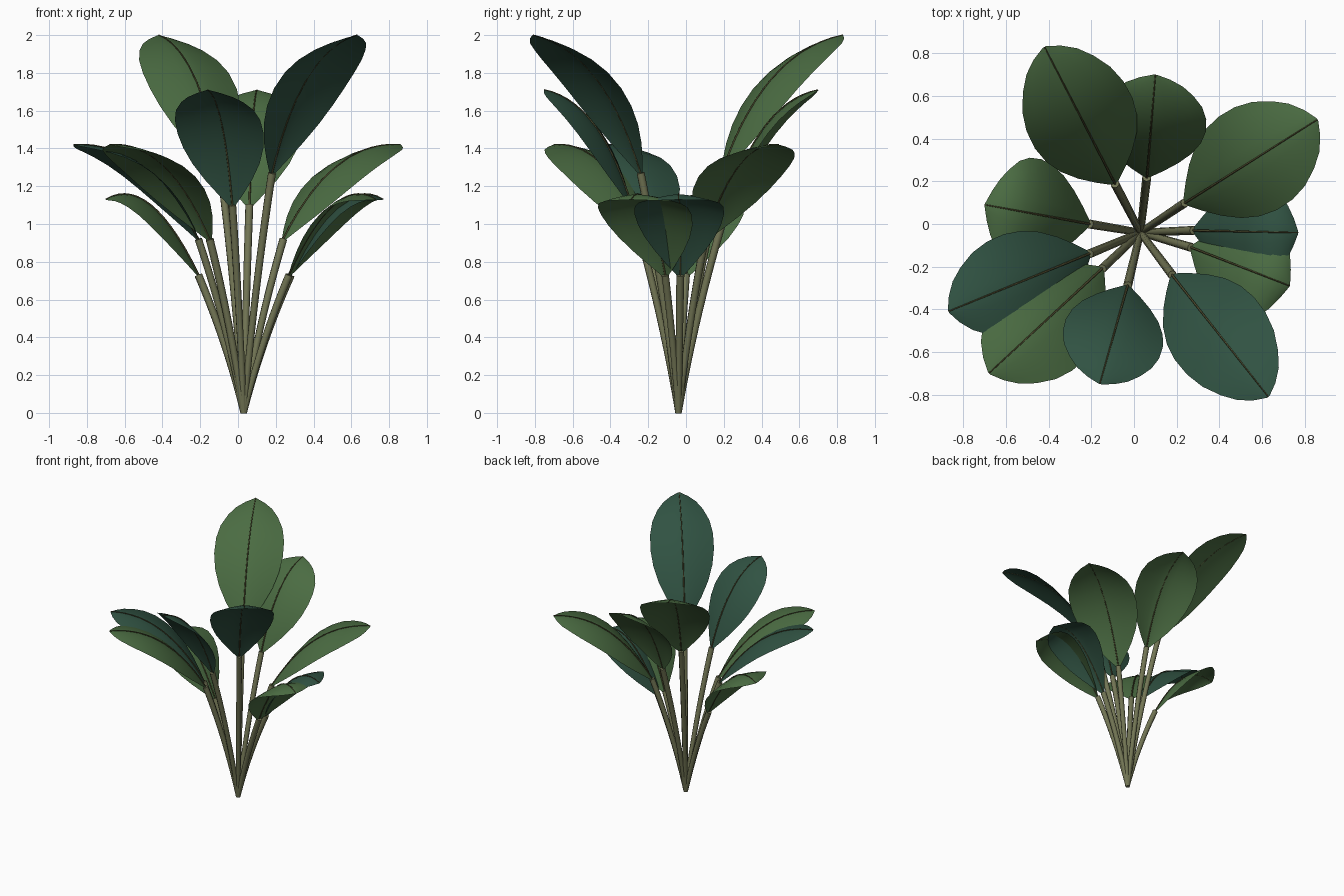
import bpy, bmesh, math
from mathutils import Vector

cube = bpy.data.objects.get("Cube")
if cube:
    bpy.data.objects.remove(cube)


def material(name, rgb):
    mat = bpy.data.materials.new(name)
    mat.use_nodes = True
    mat.diffuse_color = (*rgb, 1)
    mat.node_tree.nodes["Principled BSDF"].inputs["Base Color"].default_value = (*rgb, 1)
    return mat


GREEN = material("leaf green", (0.07, 0.15, 0.055))
TEAL = material("dark teal green", (0.03, 0.085, 0.055))
STEM = material("olive stem", (0.17, 0.18, 0.09))
RIB = material("brown midrib", (0.07, 0.065, 0.025))

ROOT = Vector((0.03, -0.04, 0))
# Half-width of the leaf outline along its length, as (position, width)
OUTLINE = [(0, 0.08), (0.06, 0.3), (0.14, 0.55), (0.24, 0.78), (0.35, 0.93),
           (0.47, 1.0), (0.6, 0.99), (0.72, 0.9), (0.83, 0.72), (0.91, 0.52),
           (0.965, 0.28), (1, 0.03)]


def bezier(a, b, c, t):
    return a * (1 - t) ** 2 + b * 2 * t * (1 - t) + c * t * t


def tangent(a, b, c, t):
    return ((b - a) * (1 - t) + (c - b) * t).normalized()


def skin(name, rows, mat, closed=False):
    """Bridge rows of points into a smooth surface."""
    bm = bmesh.new()
    grid = [[bm.verts.new(p) for p in row] for row in rows]
    count = len(grid[0])
    for low, high in zip(grid, grid[1:]):
        for i in range(count if closed else count - 1):
            j = (i + 1) % count
            bm.faces.new((low[i], low[j], high[j], high[i]))
    if closed:
        bm.faces.new(grid[0][::-1])
        bm.faces.new(grid[-1])
    for face in bm.faces:
        face.smooth = len(face.verts) == 4
    mesh = bpy.data.meshes.new(name)
    bm.to_mesh(mesh)
    bm.free()
    mesh.materials.append(mat)
    obj = bpy.data.objects.new(name, mesh)
    bpy.context.collection.objects.link(obj)
    return obj


def tube(name, curve, side, start, end, steps, sides, mat, lift=0.0):
    rows = []
    for k in range(steps + 1):
        t = k / steps
        normal = side.cross(tangent(*curve, t))
        centre = bezier(*curve, t) + normal * lift
        radius = start + (end - start) * t
        rows.append([centre + (side * math.cos(a) + normal * math.sin(a)) * radius
                     for a in (math.tau * i / sides for i in range(sides))])
    return skin(name, rows, mat, closed=True)


def add_leaf(name, base, tip, bend, half_width, mat):
    base, tip = Vector(base), Vector(tip)
    # Bend gives the arch: horizontal and vertical fractions of the span
    span = tip - base
    mid = base + Vector((span.x * bend[0], span.y * bend[0], span.z * bend[1]))
    curve = (base, mid, tip)
    side = Vector((span.y, -span.x, 0)).normalized()

    # Domed blade drooping to either side of the midrib
    rows = []
    for t, width in OUTLINE:
        centre = bezier(*curve, t)
        normal = side.cross(tangent(*curve, t))
        w = width * half_width
        rows.append([centre + side * (w * s) - normal * (0.2 * w * abs(s) ** 1.5)
                     for s in (-1, -0.75, -0.5, -0.25, 0, 0.25, 0.5, 0.75, 1)])
    skin(name + "_blade", rows, mat)
    tube(name + "_midrib", curve, side, 0.006, 0.003, 14, 5, RIB, 0.001)

    # Stem leaning out from the shared root
    rise = base - ROOT
    knee = ROOT + Vector((rise.x * 0.38, rise.y * 0.38, rise.z * 0.52))
    tube(name + "_stem", (ROOT, knee, base), side, 0.017, 0.021, 10, 8, STEM)


TALL, UPPER, MIDDLE, LOW = (0.34, 0.88), (0.36, 0.9), (0.42, 1.05), (0.53, 1.35)
WIDE, SLIM = 0.258, 0.237

add_leaf("tall_back_leaf", (-0.09, 0.19, 1.27), (-0.42, 0.83, 2.0), TALL, WIDE, GREEN)
add_leaf("tall_front_leaf", (0.18, -0.24, 1.27), (0.63, -0.81, 2.0), TALL, SLIM, TEAL)
add_leaf("upper_back_leaf", (0.06, 0.22, 1.1), (0.10, 0.70, 1.71), UPPER, WIDE, GREEN)
add_leaf("upper_front_leaf", (-0.03, -0.29, 1.1), (-0.16, -0.75, 1.71), UPPER, SLIM, TEAL)
add_leaf("middle_left_leaf", (0.24, 0.10, 0.92), (0.86, 0.49, 1.42), MIDDLE, WIDE, GREEN)
add_leaf("middle_right_leaf", (-0.21, -0.14, 0.92), (-0.87, -0.41, 1.42), MIDDLE, SLIM, TEAL)
add_leaf("middle_front_leaf", (-0.15, -0.21, 0.92), (-0.68, -0.70, 1.42), MIDDLE, WIDE, GREEN)
add_leaf("low_right_leaf", (-0.21, 0.0, 0.73), (-0.70, 0.09, 1.13), LOW, WIDE, GREEN)
add_leaf("low_left_leaf", (0.28, -0.03, 0.73), (0.77, -0.04, 1.13), LOW, SLIM, TEAL)
add_leaf("low_front_leaf", (0.27, -0.11, 0.73), (0.73, -0.29, 1.13), LOW, WIDE, GREEN)
